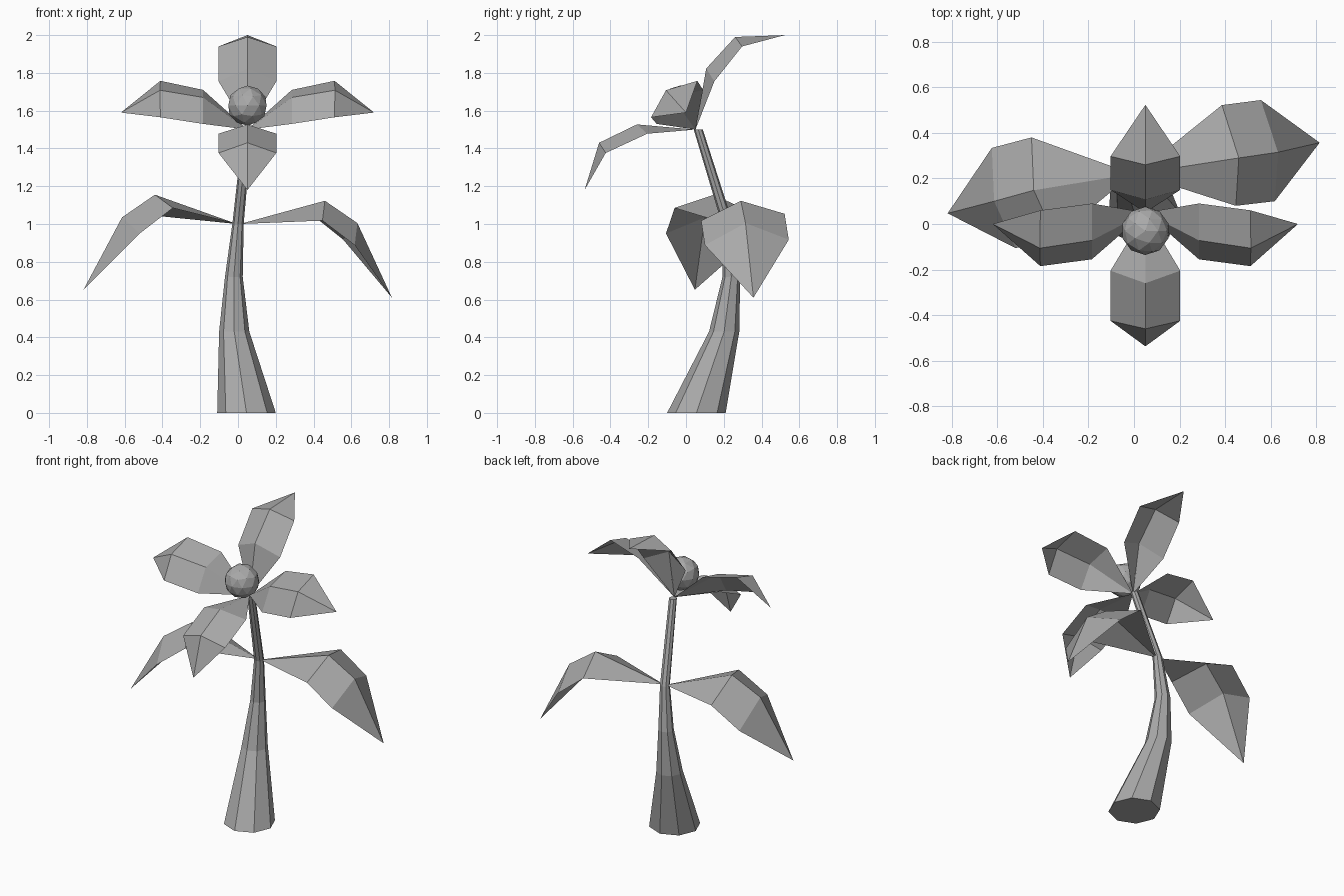
import bpy, bmesh, math
from mathutils import Vector

if "Cube" in bpy.data.objects:
    bpy.data.objects.remove(bpy.data.objects["Cube"])

grey = bpy.data.materials.new("plain_grey")
grey.diffuse_color = (0.4, 0.4, 0.4, 1)
grey.use_nodes = True
grey.node_tree.nodes["Principled BSDF"].inputs["Base Color"].default_value = grey.diffuse_color


def finish(bm, name):
    mesh = bpy.data.meshes.new(name)
    bm.to_mesh(mesh)
    bm.free()
    mesh.materials.append(grey)
    obj = bpy.data.objects.new(name, mesh)
    bpy.context.collection.objects.link(obj)
    return obj


def blade(name, base, ring1, ring2, tip):
    """Folded blade: base point, two (edge, midrib, edge) rows, tip."""
    bm = bmesh.new()
    b, t = bm.verts.new(base), bm.verts.new(tip)
    r1 = [bm.verts.new(p) for p in ring1]
    r2 = [bm.verts.new(p) for p in ring2]
    for i in (0, 1):
        bm.faces.new((b, r1[i], r1[i + 1]))
        bm.faces.new((r1[i], r2[i], r2[i + 1], r1[i + 1]))
        bm.faces.new((r2[i], t, r2[i + 1]))
    # turn the outer side upwards and forwards
    bm.normal_update()
    total = sum((f.normal * f.calc_area() for f in bm.faces), Vector())
    if total.dot(Vector((0, -0.4, 1))) < 0:
        bmesh.ops.reverse_faces(bm, faces=bm.faces[:])
    return finish(bm, name)


# Stem: tapered eight-sided tube, (x, y, z, radius) per ring
stem_path = [(0.045, 0.055, 0, 0.155), (-0.02, 0.202, 0.43, 0.08),
             (-0.022, 0.24, 0.72, 0.047), (0.0, 0.22, 1.0, 0.03),
             (0.05, 0.065, 1.5, 0.024)]
bm = bmesh.new()
rings = []
for x, y, z, r in stem_path:
    rings.append([bm.verts.new((x + r * math.cos(k * math.pi / 4),
                                y + r * math.sin(k * math.pi / 4), z))
                  for k in range(8)])
for lo, hi in zip(rings, rings[1:]):
    for k in range(8):
        n = (k + 1) % 8
        bm.faces.new((lo[k], lo[n], hi[n], hi[k]))
bm.faces.new(rings[0][::-1])
bm.faces.new(rings[-1])
finish(bm, "stem")

# Flower centre: faceted ball
CX = 0.05
bm = bmesh.new()
bmesh.ops.create_icosphere(bm, subdivisions=2, radius=0.106)
bmesh.ops.translate(bm, verts=bm.verts, vec=(CX, -0.03, 1.627))
finish(bm, "flower_centre")

# Front and back petals: symmetric about the flower's middle plane
HEART = (CX, 0.05, 1.5)
W = 0.153


def row(edge, mid):
    return [(CX - W, *edge), (CX, *mid), (CX + W, *edge)]


blade("front_petal", HEART, row((-0.205, 1.478), (-0.26, 1.527)),
      row((-0.425, 1.376), (-0.46, 1.43)), (CX, -0.537, 1.18))
blade("back_petal", HEART, row((0.15, 1.755), (0.107, 1.823)),
      row((0.297, 1.94), (0.26, 1.99)), (CX, 0.523, 2.0))

# Side petals: mirrored left and right
for name, s in (("right_petal", 1), ("left_petal", -1)):
    def side(dx, y, z):
        return (CX + s * dx, y, z)
    blade(name, HEART,
          [side(0.235, 0.09, 1.71), side(0.235, -0.072, 1.67), side(0.235, -0.155, 1.53)],
          [side(0.461, 0.06, 1.758), side(0.463, -0.106, 1.708), side(0.461, -0.185, 1.565)],
          side(0.67, 0.0, 1.59))

# Leaves on the stem
blade("left_leaf", (-0.005, 0.22, 1.0),
      [(-0.345, -0.06, 1.085), (-0.44, 0.148, 1.155), (-0.45, 0.38, 1.045)],
      [(-0.52, -0.106, 0.95), (-0.614, 0.10, 1.035), (-0.624, 0.334, 0.905)],
      (-0.818, 0.047, 0.652))
blade("right_leaf", (0.01, 0.22, 1.0),
      [(0.447, 0.08, 1.018), (0.46, 0.29, 1.123), (0.386, 0.522, 1.054)],
      [(0.618, 0.10, 0.888), (0.632, 0.315, 1.005), (0.557, 0.544, 0.917)],
      (0.815, 0.357, 0.61))
